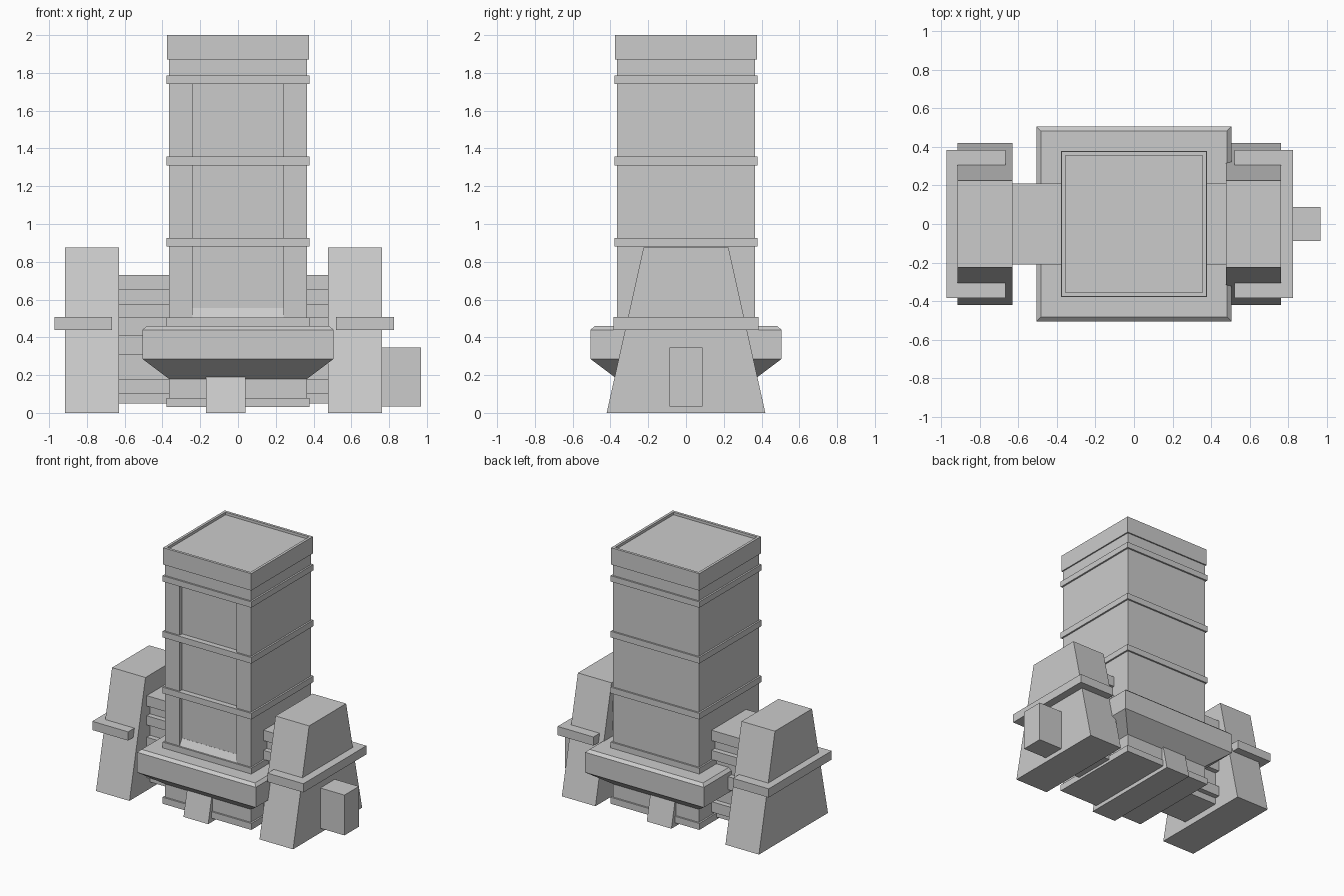
import bpy, bmesh

if "Cube" in bpy.data.objects:
    bpy.data.objects.remove(bpy.data.objects["Cube"])


def mesh_object(name, bm):
    bmesh.ops.recalc_face_normals(bm, faces=bm.faces)
    me = bpy.data.meshes.new(name)
    bm.to_mesh(me)
    bm.free()
    ob = bpy.data.objects.new(name, me)
    bpy.context.collection.objects.link(ob)
    return ob


def stack(name, rings):
    """Rectangular rings (x0, x1, y0, y1, z) joined in order and capped."""
    bm = bmesh.new()
    loops = []
    for x0, x1, y0, y1, z in rings:
        corners = ((x0, y0), (x1, y0), (x1, y1), (x0, y1))
        loops.append([bm.verts.new((x, y, z)) for x, y in corners])
    bm.faces.new(loops[0][::-1])
    bm.faces.new(loops[-1])
    for a, b in zip(loops, loops[1:]):
        for i in range(4):
            j = (i + 1) % 4
            bm.faces.new((a[i], a[j], b[j], b[i]))
    return mesh_object(name, bm)


def box(name, x0, x1, y0, y1, z0, z1):
    return stack(name, [(x0, x1, y0, y1, z0), (x0, x1, y0, y1, z1)])


def square_stack(name, profile):
    return stack(name, [(-h, h, -h, h, z) for h, z in profile])


def wedge(name, x0, x1, top):
    """Block whose front and back lean inward as it rises."""
    h = 0.42 - 0.195 * top / 0.875
    return stack(name, [(x0, x1, -0.42, 0.42, 0), (x0, x1, -h, h, top)])


H = 0.365      # tower half width
R = 0.335      # depth of the recessed front panel
P = 0.242      # panel half width

# Tower with recessed front panel
box("tower_core", -H, H, -R, H, 0.03, 1.87)
box("tower_head", -H, H, -H, -R, 1.74, 1.87)
box("tower_foot", -H, H, -H, -R, 0.03, 0.505)
box("front_pillar_left", -H, -P, -H, -R, 0.505, 1.74)
box("front_pillar_right", P, H, -H, -R, 0.505, 1.74)
stack("panel_sill", [(-P, P, -H, -R, 0.505), (-P, P, -R - 0.001, -R, 0.555)])

# Bands around the tower
for i, (z0, z1) in enumerate([(0.03, 0.08), (0.455, 0.505), (0.88, 0.927),
                              (1.31, 1.357), (1.74, 1.785)]):
    square_stack(f"tower_band_{i + 1}", [(0.378, z0), (0.378, z1)])

# Cap with a thin raised rim
square_stack("tower_cap", [(0.375, 1.87), (0.375, 2.0), (0.355, 2.0), (0.355, 1.98)])

# Flared skirt
square_stack("skirt", [(H, 0.18), (0.505, 0.285), (0.505, 0.44), (0.483, 0.46)])

# Runner under the tower
wedge("runner", -0.17, 0.04, 0.3)

# Ribbed connectors between the tower and the side blocks
box("connector_core", -0.64, 0.485, -0.17, 0.17, 0.05, 0.66)
for i, (z0, z1) in enumerate([(0.10, 0.18), (0.31, 0.41), (0.505, 0.575), (0.65, 0.73)]):
    box(f"connector_rib_{i + 1}", -0.64, 0.485, -0.21, 0.21, z0, z1)

# Side blocks with their collars
for side, bx, cx in (("left", (-0.915, -0.63), (-0.972, -0.667)),
                     ("right", (0.477, 0.763), (0.52, 0.825))):
    wedge(f"side_block_{side}", *bx, 0.875)
    box(f"side_collar_{side}", *cx, -0.383, 0.383, 0.44, 0.507)

# Small box on the right side
box("side_box", 0.75, 0.968, -0.088, 0.088, 0.035, 0.345)
